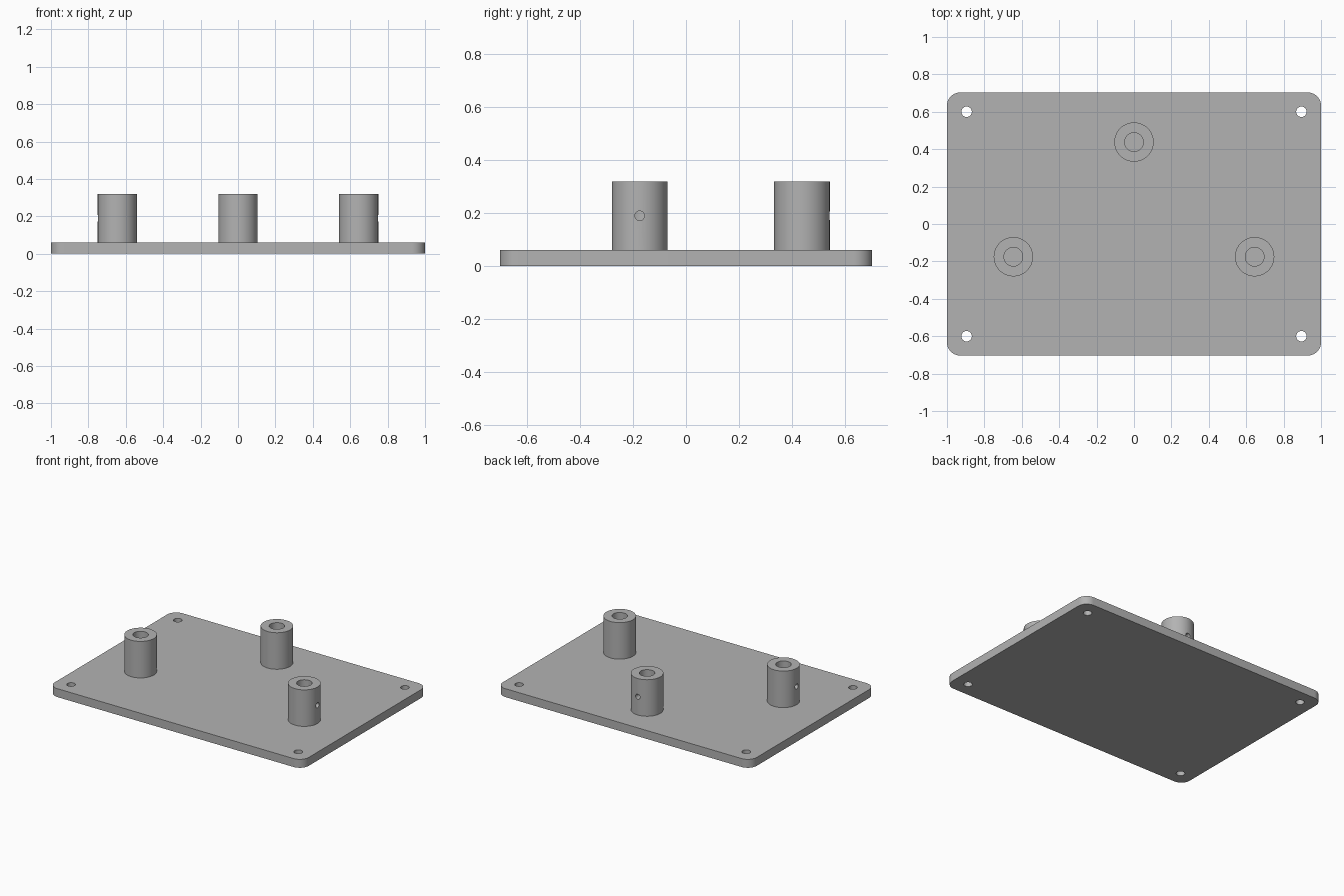
import bpy
import bmesh
from math import radians, sin, cos, pi
from mathutils import Vector

cube = bpy.data.objects.get("Cube")
if cube:
    bpy.data.objects.remove(cube, do_unlink=True)

PLATE_TOP, BOSS_TOP = 0.06, 0.32
HALF_X, HALF_Y, CORNER = 1.0, 0.703, 0.07

grey = bpy.data.materials.new("plain grey")
grey.use_nodes = True
colour = (0.45, 0.45, 0.45, 1)
grey.diffuse_color = colour
grey.node_tree.nodes["Principled BSDF"].inputs["Base Color"].default_value = colour


def make_object(name, bm):
    mesh = bpy.data.meshes.new(name)
    bmesh.ops.recalc_face_normals(bm, faces=bm.faces)
    bm.to_mesh(mesh)
    bm.free()
    mesh.materials.append(grey)
    obj = bpy.data.objects.new(name, mesh)
    bpy.context.collection.objects.link(obj)
    return obj


def cylinder(name, start, end, radius, sides=64):
    """Closed cylinder running between two points."""
    start, end = Vector(start), Vector(end)
    axis = end - start
    bm = bmesh.new()
    bmesh.ops.create_cone(bm, cap_ends=True, segments=sides, radius1=radius,
                          radius2=radius, depth=axis.length)
    obj = make_object(name, bm)
    obj.data.transform(axis.to_track_quat('Z', 'Y').to_matrix().to_4x4())
    obj.location = (start + end) / 2
    return obj


def cut(obj, cutters):
    """Drill each cutter out of the object, then discard it."""
    bpy.context.view_layer.objects.active = obj
    for cutter in cutters:
        cutter.hide_render = True
        mod = obj.modifiers.new("drill", 'BOOLEAN')
        mod.operation = 'DIFFERENCE'
        mod.solver = 'EXACT'
        mod.object = cutter
        bpy.ops.object.modifier_apply(modifier=mod.name)
        bpy.data.objects.remove(cutter, do_unlink=True)


def smooth(obj):
    bpy.ops.object.select_all(action='DESELECT')
    obj.select_set(True)
    bpy.context.view_layer.objects.active = obj
    bpy.ops.object.shade_smooth_by_angle(angle=radians(30))


# Base plate with rounded corners
bm = bmesh.new()
outline = []
for quarter, (sx, sy) in enumerate([(1, 1), (-1, 1), (-1, -1), (1, -1)]):
    for step in range(13):
        a = (quarter + step / 12) * pi / 2
        outline.append(bm.verts.new((sx * (HALF_X - CORNER) + CORNER * cos(a),
                                     sy * (HALF_Y - CORNER) + CORNER * sin(a), 0)))
base = bm.faces.new(outline)
top = bmesh.ops.extrude_face_region(bm, geom=[base])
bmesh.ops.translate(bm, vec=(0, 0, PLATE_TOP),
                    verts=[v for v in top["geom"] if isinstance(v, bmesh.types.BMVert)])
plate = make_object("base_plate", bm)

# Through holes in the four corners
cut(plate, [cylinder("corner_hole", (x, y, -0.1), (x, y, 0.2), 0.028, 40)
            for x in (-0.895, 0.895) for y in (-0.6, 0.6)])
smooth(plate)

# Hollow bosses, each with a set screw hole facing outward
bosses = {
    "left_boss": ((0.645, -0.175), (1, 0)),
    "right_boss": ((-0.645, -0.175), (-1, 0)),
    "back_boss": ((0, 0.438), (0, 1)),
}
for name, ((x, y), (dx, dy)) in bosses.items():
    boss = cylinder(name, (x, y, PLATE_TOP), (x, y, BOSS_TOP), 0.105)
    bore = cylinder("bore", (x, y, 0), (x, y, 0.4), 0.05, 48)
    screw_hole = cylinder("screw_hole", (x, y, 0.19),
                          (x + 0.2 * dx, y + 0.2 * dy, 0.19), 0.018, 32)
    cut(boss, [bore, screw_hole])
    smooth(boss)
